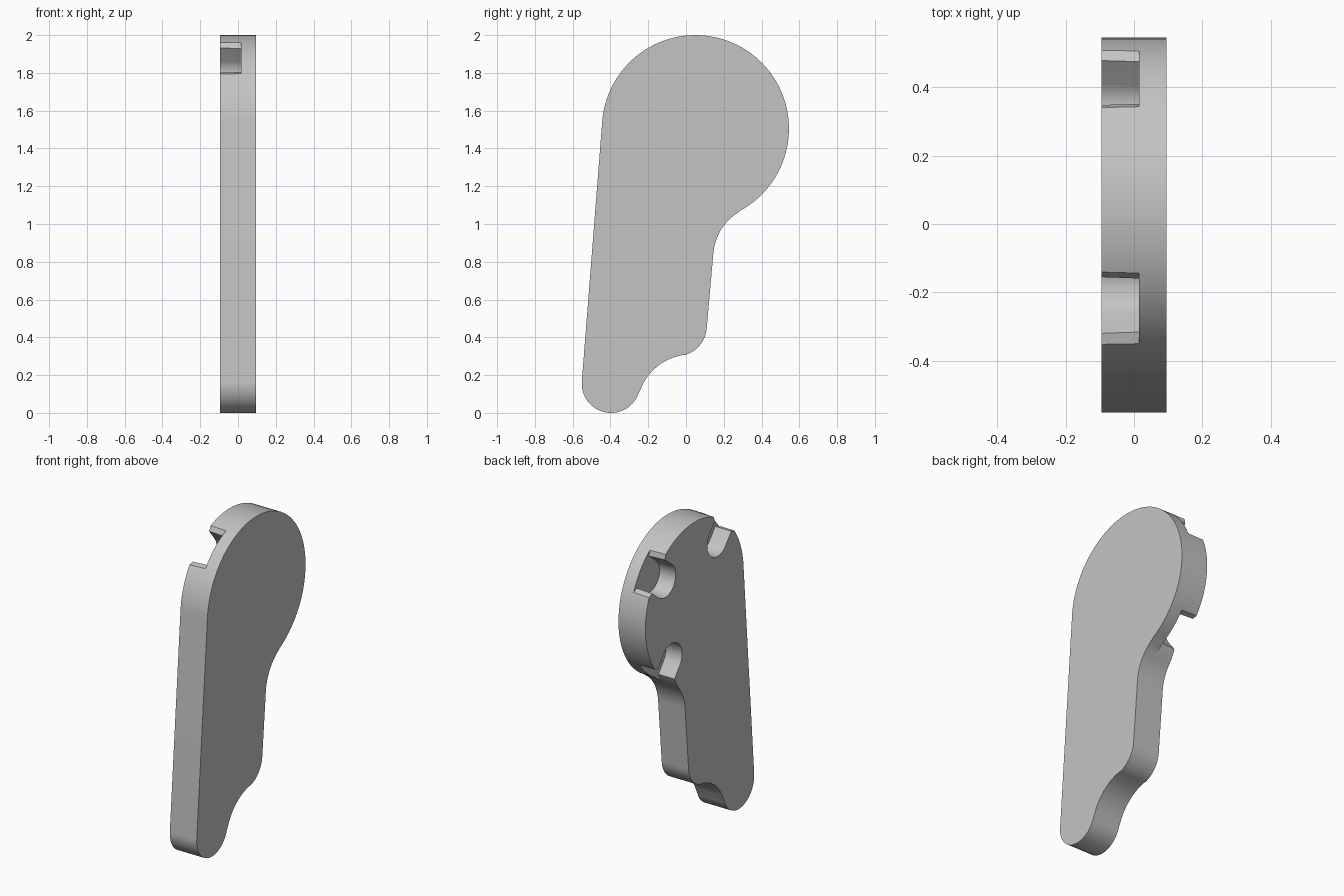
import bpy, bmesh, math
from mathutils import Vector

cube = bpy.data.objects.get("Cube")
if cube:
    bpy.data.objects.remove(cube, do_unlink=True)

HALF = 0.095            # half the plate thickness
POCKET_FLOOR = 0.015    # x where the notches stop
BULB = Vector((0.05, 1.505))
BULB_R = 0.495

grey = bpy.data.materials.new("light_grey")
grey.use_nodes = True
grey.diffuse_color = (0.55, 0.55, 0.55, 1)
grey.node_tree.nodes["Principled BSDF"].inputs["Base Color"].default_value = (0.55, 0.55, 0.55, 1)


def arc(center, radius, start, end, steps):
    """Points on a circle in the (y, z) plane, angles in degrees."""
    angles = [math.radians(start + (end - start) * i / steps) for i in range(steps + 1)]
    return [(center[0] + radius * math.cos(a), center[1] + radius * math.sin(a)) for a in angles]


def prism(name, near, far, x_near, x_far):
    """Closed solid between two matching (y, z) outlines."""
    bm = bmesh.new()
    a = [bm.verts.new((x_near, y, z)) for y, z in near]
    b = [bm.verts.new((x_far, y, z)) for y, z in far]
    bm.faces.new(a)
    bm.faces.new(b)
    for i in range(len(a)):
        j = (i + 1) % len(a)
        bm.faces.new((a[i], a[j], b[j], b[i]))
    bmesh.ops.recalc_face_normals(bm, faces=bm.faces)
    mesh = bpy.data.meshes.new(name)
    bm.to_mesh(mesh)
    bm.free()
    mesh.materials.append(grey)
    obj = bpy.data.objects.new(name, mesh)
    bpy.context.collection.objects.link(obj)
    return obj


def notch_outline(angle, inset):
    """Round-ended slot pointing at the bulb centre, with a flared mouth."""
    out = Vector((math.cos(math.radians(angle)), math.sin(math.radians(angle))))
    side = Vector((-out.y, out.x))
    r = 0.105 - inset
    local = [(0.53, 0.25 - inset), (0.462, r)]
    local += arc((0.375, 0), r, 90, 270, 24)
    local += [(0.462, -r), (0.53, -0.25 + inset)]
    return [tuple(BULB + out * s + side * t) for s, t in local]


# Plate: round head, straight front edge, stepped back edge
outline = arc(BULB, BULB_R, -61.3, 175.5, 72)
outline += arc((-0.397, 0.155), 0.155, 175.5, 342.5, 32)
outline += arc((0.03, 0.02), 0.29, 162.5, 100.3, 16)[1:]
outline += arc((-0.05, 0.46), 0.16, -79.7, -4.6, 16)[1:]
outline += arc((0.424, 0.823), 0.28, 175.4, 118.7, 16)[:-1]
plate = prism("lever_plate", outline, outline, -HALF, HALF)

# Three notches cut into the right face around the head
for name, angle in (("front_notch", 128.5), ("upper_back_notch", 38.2), ("lower_back_notch", -52)):
    cutter = prism(name + "_cutter", notch_outline(angle, -0.001), notch_outline(angle, 0.005),
                   -HALF - 0.02, POCKET_FLOOR)
    cutter.hide_render = True
    mod = plate.modifiers.new(name, "BOOLEAN")
    mod.operation = "DIFFERENCE"
    mod.solver = "EXACT"
    mod.object = cutter
    bpy.ops.object.select_all(action="DESELECT")
    plate.select_set(True)
    bpy.context.view_layer.objects.active = plate
    bpy.ops.object.modifier_apply(modifier=mod.name)
    bpy.data.objects.remove(cutter, do_unlink=True)

bpy.ops.object.shade_smooth_by_angle(angle=math.radians(20))
